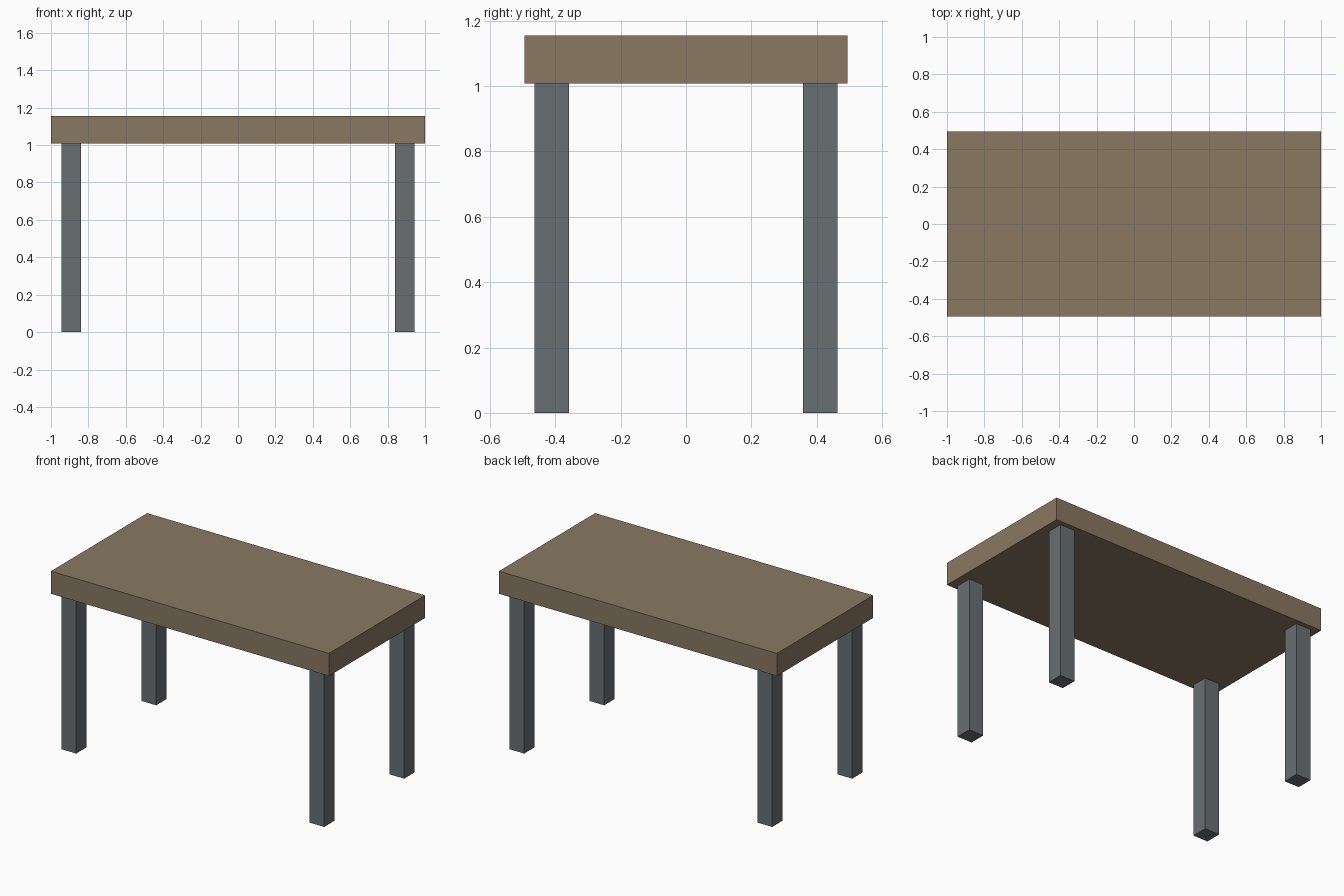
import bpy

if "Cube" in bpy.data.objects:
    bpy.data.objects.remove(bpy.data.objects["Cube"])


def material(name, color):
    mat = bpy.data.materials.new(name)
    mat.diffuse_color = (*color, 1.0)
    mat.use_nodes = True
    mat.node_tree.nodes["Principled BSDF"].inputs["Base Color"].default_value = mat.diffuse_color
    return mat


def box(name, center, size, mat):
    bpy.ops.mesh.primitive_cube_add(size=1, location=center)
    obj = bpy.context.object
    obj.name = name
    obj.scale = size
    bpy.ops.object.transform_apply(location=False, rotation=False, scale=True)
    obj.data.materials.append(mat)
    return obj


wood = material("wood", (0.25, 0.19, 0.12))
metal = material("dark_metal", (0.14, 0.16, 0.17))

LEG_HEIGHT = 1.008
TOP_THICKNESS = 0.147
LEG_WIDTH = 0.105

# Tabletop slab
box("tabletop", (0, 0, LEG_HEIGHT + TOP_THICKNESS / 2),
    (2.0, 0.988, TOP_THICKNESS), wood)

# Four square legs, inset from the corners
for side_y, sy in (("front", -1), ("back", 1)):
    for side_x, sx in (("left", -1), ("right", 1)):
        box(f"{side_y}_{side_x}_leg", (sx * 0.892, sy * 0.411, LEG_HEIGHT / 2),
            (LEG_WIDTH, LEG_WIDTH, LEG_HEIGHT), metal)
